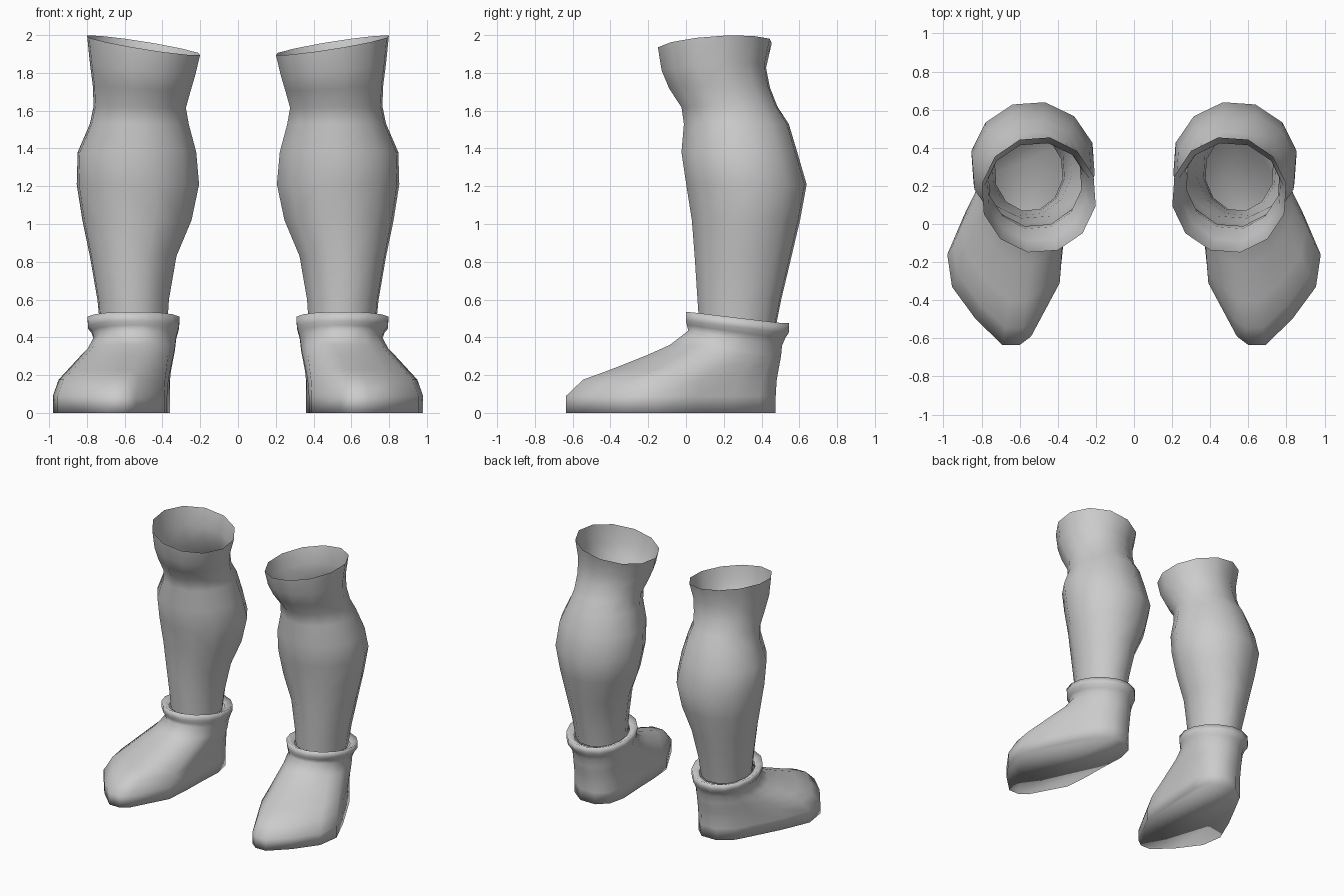
import bpy, bmesh, math

if "Cube" in bpy.data.objects:
    bpy.data.objects.remove(bpy.data.objects["Cube"])

grey = bpy.data.materials.new("plain grey")
grey.diffuse_color = (0.6, 0.6, 0.6, 1)
grey.use_nodes = True
grey.node_tree.nodes["Principled BSDF"].inputs["Base Color"].default_value = grey.diffuse_color


def loft(name, rings, cap_bottom=False):
    """Skin counter-clockwise rings from bottom to top, mirrored to the other side."""
    bm = bmesh.new()
    rows = [[bm.verts.new(p) for p in ring] for ring in rings]
    n = len(rows[0])
    for low, high in zip(rows, rows[1:]):
        for i in range(n):
            j = (i + 1) % n
            bm.faces.new((low[i], low[j], high[j], high[i]))
    if cap_bottom:
        bm.faces.new(rows[0][::-1])
    for f in bm.faces:
        f.smooth = True
    mesh = bpy.data.meshes.new(name)
    bm.to_mesh(mesh)
    bm.free()
    mesh.materials.append(grey)
    ob = bpy.data.objects.new(name, mesh)
    bpy.context.collection.objects.link(ob)
    mirror = ob.modifiers.new("other side", 'MIRROR')
    mirror.use_axis[0] = True
    return ob


# Legs: z, inner x, outer x, front y, back y, rim tilt
leg_rows = [
    (0.45, .375, .73, .07, .475, 0),
    (0.60, .365, .745, .06, .505, 0),
    (0.83, .325, .785, .045, .56, 0),
    (1.02, .245, .825, .03, .605, 0),
    (1.21, .205, .855, .0, .64, 0),
    (1.38, .220, .85, -.025, .59, 0),
    (1.53, .260, .785, -.012, .545, 0),
    (1.62, .275, .765, -.025, .485, .1),
    (1.72, .25, .77, -.09, .445, .3),
    (1.82, .225, .785, -.13, .425, .6),
    (1.946, .20, .80, -.15, .455, 1),
]


def leg_ring(z, x0, x1, y0, y1, tilt, sides=12):
    pts = []
    for i in range(sides):
        a = math.radians(11) + 2 * math.pi * i / sides
        c, s = math.cos(a) / .985, math.sin(a) / .985
        pts.append(((x0 + x1) / 2 + (x1 - x0) / 2 * c,
                    (y0 + y1) / 2 + (y1 - y0) / 2 * s,
                    z + tilt * (.048 * c + .02 * s)))
    return pts


loft("legs", [leg_ring(*row) for row in leg_rows])

# Boots: sole outline, from the heel round the inner side to the toe and back
sole = [(.60, .475), (.47, .475), (.39, .40), (.36, .27), (.37, .07), (.375, -.13),
        (.39, -.31), (.54, -.59), (.60, -.635), (.69, -.635), (.83, -.50),
        (.955, -.33), (.98, -.16), (.89, .05), (.785, .25), (.71, .39)]


def oval(cx, cy, rx, ry):
    angles = [math.radians(78.75 + 22.5 * i) for i in range(16)]
    return [(cx + rx * math.cos(a) / .98, cy + ry * math.sin(a) / .98) for a in angles]


def tilted(outline, z, drop):
    """Lift an outline to height z, higher in front than at the heel."""
    return [(x, y, z - drop * max(-1, min(1, (y - .26) / .25))) for x, y in outline]


ankle = oval(.545, .26, .217, .248)
boot_rings = []
# Foot: height, blend from sole to ankle, drop towards the heel
for z, t, drop in [(0, 0, 0), (.09, .0, 0), (.172, .14, .004), (.22, .36, .008),
                   (.285, .66, .02), (.33, .85, .03), (.395, 1, .04)]:
    mix = [(p[0] + (e[0] - p[0]) * t, p[1] + (e[1] - p[1]) * t)
           for p, e in zip(sole, ankle)]
    boot_rings.append(tilted(mix, z, drop))
# Cuff flaring out, then folding in to the leg
boot_rings += [
    tilted(oval(.547, .265, .228, .260), .43, .035),
    tilted(oval(.553, .272, .241, .272), .455, .03),
    tilted(oval(.553, .272, .243, .272), .505, .03),
    tilted(oval(.553, .272, .190, .215), .48, .03),
]
loft("boots", boot_rings, cap_bottom=True)
